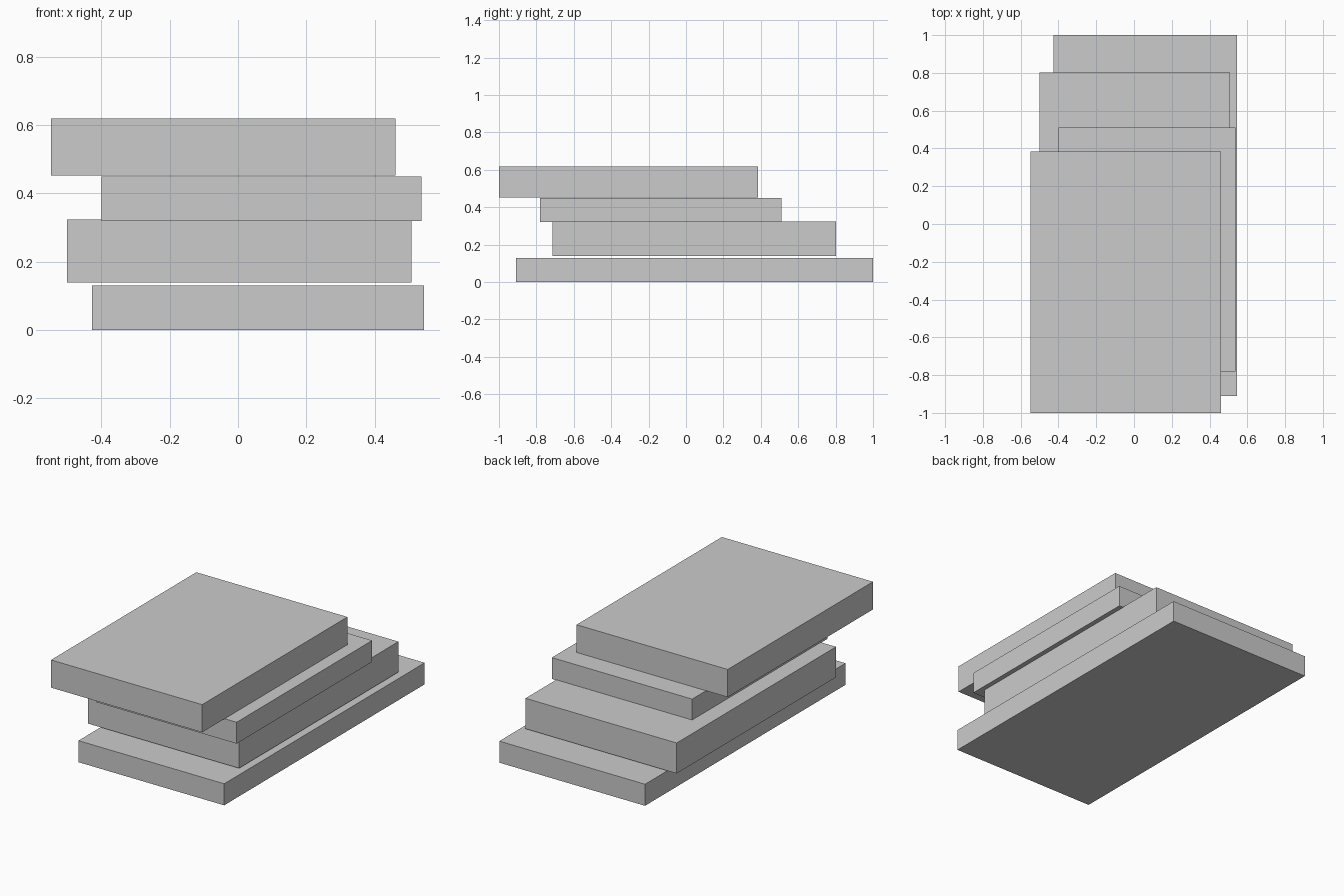
import bpy

if "Cube" in bpy.data.objects:
    bpy.data.objects.remove(bpy.data.objects["Cube"])


def slab(name, x, y, z):
    """Box from (min, max) ranges on each axis."""
    ranges = (x, y, z)
    bpy.ops.mesh.primitive_cube_add(size=1, location=[(a + b) / 2 for a, b in ranges])
    obj = bpy.context.object
    obj.name = name
    obj.scale = [b - a for a, b in ranges]
    bpy.ops.object.transform_apply(location=False, rotation=False, scale=True)
    return obj


# Untidy stack of four slabs, bottom to top
slab("bottom_slab", (-0.427, 0.545), (-0.91, 1.0), (0.0, 0.13))
slab("lower_middle_slab", (-0.50, 0.508), (-0.715, 0.803), (0.139, 0.323))
slab("upper_middle_slab", (-0.399, 0.537), (-0.78, 0.511), (0.32, 0.449))
slab("top_slab", (-0.547, 0.461), (-1.0, 0.384), (0.452, 0.619))
